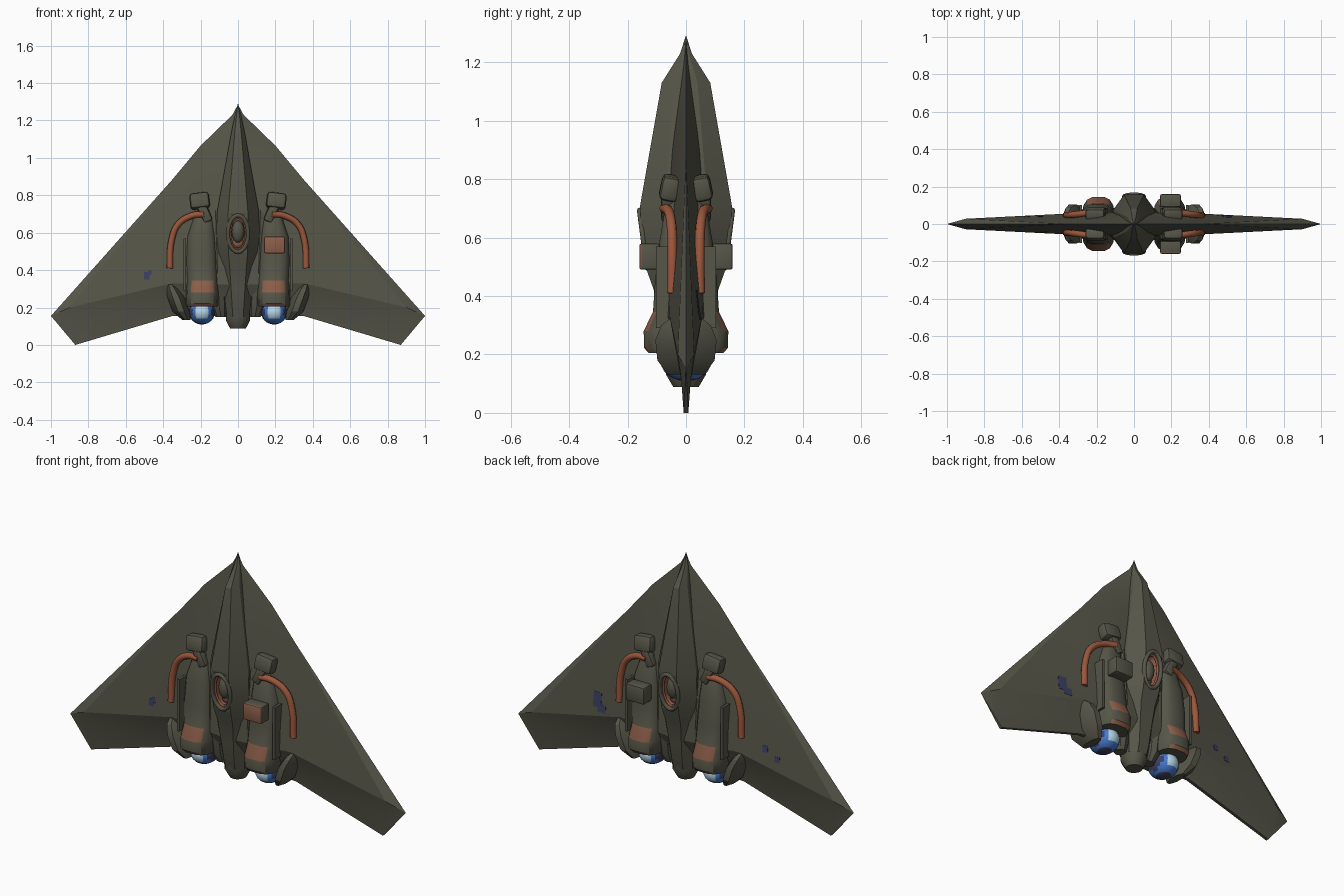
import bpy, bmesh, math
from mathutils import Vector, Matrix
from mathutils.bvhtree import BVHTree

if "Cube" in bpy.data.objects:
    bpy.data.objects.remove(bpy.data.objects["Cube"])


def mat(name, rgb):
    m = bpy.data.materials.new(name)
    m.diffuse_color = (*rgb, 1)
    m.use_nodes = True
    m.node_tree.nodes["Principled BSDF"].inputs["Base Color"].default_value = m.diffuse_color
    return m


OLIVE = mat("olive hull", (0.093, 0.092, 0.066))
RUST = mat("rust pipe", (0.33, 0.095, 0.045))
CLAY = mat("faded clay panel", (0.27, 0.115, 0.07))
BLUE = mat("engine blue", (0.06, 0.19, 0.6))
PALE = mat("engine glow", (0.5, 0.72, 0.85))
NAVY = mat("navy mark", (0.045, 0.05, 0.12))


def finish(name, bm, mats, angle=30, rule=None):
    """Turn a bmesh into an object; rule(face) picks the material slot."""
    bmesh.ops.recalc_face_normals(bm, faces=bm.faces)
    bm.normal_update()
    for f in bm.faces:
        f.smooth = True
        if rule:
            f.material_index = rule(f)
    me = bpy.data.meshes.new(name)
    bm.to_mesh(me)
    bm.free()
    for m in mats:
        me.materials.append(m)
    me.set_sharp_from_angle(angle=math.radians(angle))
    ob = bpy.data.objects.new(name, me)
    bpy.context.collection.objects.link(ob)
    return ob


def loft(name, secs, mats, n=8, e=1.0, angle=30, rule=None):
    """Skin of ring sections (z, centre x, centre y, half width, half depth)."""
    ring = []
    for i in range(n):
        a = 2 * math.pi * (i + 0.5) / n
        c, s = math.cos(a), math.sin(a)
        ring.append((math.copysign(abs(c) ** e, c), math.copysign(abs(s) ** e, s)))
    k = max(p[0] for p in ring)
    bm = bmesh.new()
    rows = [[bm.verts.new((cx + hw * u / k, cy + hd * v / k, z)) for u, v in ring]
            for z, cx, cy, hw, hd in secs]
    for a, b in zip(rows, rows[1:]):
        for i in range(n):
            j = (i + 1) % n
            bm.faces.new((a[i], a[j], b[j], b[i]))
    bm.faces.new(rows[0])
    bm.faces.new(rows[-1][::-1])
    return finish(name, bm, mats, angle, rule)


def box(name, loc, size, mats, rot=None, bevel=0.0, rule=None):
    bm = bmesh.new()
    bmesh.ops.create_cube(bm, size=1)
    bmesh.ops.scale(bm, vec=size, verts=bm.verts)
    if bevel:
        bmesh.ops.bevel(bm, geom=bm.edges[:], offset=bevel, segments=2,
                        profile=0.5, affect='EDGES')
    M = Matrix.Translation(loc) @ (rot or Matrix.Identity(4))
    bmesh.ops.transform(bm, matrix=M, verts=bm.verts)
    return finish(name, bm, mats, 35, rule)


def ball(name, loc, scale, mats, rule=None, seg=24):
    bm = bmesh.new()
    bmesh.ops.create_uvsphere(bm, u_segments=seg, v_segments=seg // 2, radius=1)
    if rule:
        for f in bm.faces:
            f.material_index = rule(f.calc_center_median())
    bmesh.ops.scale(bm, vec=scale, verts=bm.verts)
    bmesh.ops.translate(bm, vec=loc, verts=bm.verts)
    return finish(name, bm, mats, 40)


def tube(name, pts, r, m, cyclic=False):
    cu = bpy.data.curves.new(name, 'CURVE')
    cu.dimensions = '3D'
    cu.bevel_depth, cu.bevel_resolution, cu.resolution_u = r, 2, 6
    cu.use_fill_caps = True
    sp = cu.splines.new('BEZIER')
    sp.bezier_points.add(len(pts) - 1)
    for b, p in zip(sp.bezier_points, pts):
        b.co = p
        b.handle_left_type = b.handle_right_type = 'AUTO'
    sp.use_cyclic_u = cyclic
    cu.materials.append(m)
    ob = bpy.data.objects.new(name, cu)
    bpy.context.collection.objects.link(ob)
    return ob


# Delta wing: one quarter, mirrored in x and y
P = dict(N=(0, 0, 1.285), L1=(.03, 0, 1.23), L2=(.2, 0, 1.065), L3=(.35, 0, .885),
         L4=(1, 0, .155), T1=(.87, .008, 0), T2=(.35, .009, .155), T3=(0, .009, .155),
         C=(0, .06, .9), R0=(0, .09, .32), R1=(.35, .056, .33), R2=(.9, .028, .2),
         S0=(0, .03, .22), S1=(.35, .022, .235), S2=(.885, .016, .11),
         B1=(.87, 0, 0), B2=(.35, 0, .155), B3=(0, 0, .155))
F = ["N L1 C", "L1 L2 C", "L2 L3 C", "C L3 R1", "C R1 R0", "L3 R2 R1", "L3 L4 R2",
     "R0 R1 S1 S0", "R1 R2 S2 S1", "S0 S1 T2 T3", "S1 S2 T1 T2", "R2 L4 S2", "S2 L4 T1",
     "L4 B1 T1", "T1 B1 B2 T2", "T2 B2 B3 T3"]
bm = bmesh.new()
for sx in (-1, 1):
    for sy in (-1, 1):
        v = {k: bm.verts.new((p[0] * sx, p[1] * sy, p[2])) for k, p in P.items()}
        for f in F:
            bm.faces.new([v[k] for k in f.split()])
bmesh.ops.remove_doubles(bm, verts=bm.verts, dist=1e-4)
wing = finish("delta_wing", bm, [OLIVE], 20)
tree = BVHTree.FromPolygons([v.co for v in wing.data.vertices],
                            [p.vertices for p in wing.data.polygons])

# Small navy marks laid on the wing skin
for x, z, w, h, sy in ((-.487, .37, .03, .04, -1), (-.472, .385, .02, .025, -1),
                       (.5, .38, .05, .08, 1), (.47, .34, .05, .04, 1),
                       (-.5, .38, .03, .035, 1), (-.57, .34, .03, .03, 1)):
    hit, nor, _, _ = tree.ray_cast(Vector((x, sy, z)), Vector((0, -sy, 0)))
    box("wing_mark", hit, (w, h, .003), [NAVY], nor.to_track_quat('Z', 'Y').to_matrix().to_4x4())

# Faceted centre body with tail tube
body = loft("centre_body", [(.15, 0, 0, .06, .065), (.2, 0, 0, .065, .078), (.3, 0, 0, .078, .092),
                            (.42, 0, 0, .095, .11), (.49, 0, 0, .108, .135), (.6, 0, 0, .115, .152),
                            (.71, 0, 0, .112, .157), (1.13, 0, 0, .037, .083),
                            (1.23, 0, 0, .016, .02), (1.29, 0, 0, .001, .001)], [OLIVE, CLAY],
            e=.85, angle=20)
loft("tail_tube", [(.088, 0, 0, .042, .042), (.13, 0, 0, .064, .066), (.2, 0, 0, .066, .07),
                   (.24, 0, 0, .05, .06)], [OLIVE], n=14)

# Cockpit wells on both faces
bm = bmesh.new()
for sy in (-1, 1):
    bmesh.ops.create_cone(bm, cap_ends=True, segments=20, radius1=1, radius2=1, depth=1, matrix=
                          Matrix.Translation((0, sy * .15, .595)) @ Matrix.Diagonal((.045, .13, .088, 1))
                          @ Matrix.Rotation(math.pi / 2, 4, 'X'))
cutter = finish("cockpit_cutter", bm, [OLIVE, CLAY], rule=lambda f: int(abs(f.normal.y) < .5))
cutter.hide_render = True
cutter.hide_viewport = True
mod = body.modifiers.new("cockpit well", 'BOOLEAN')
mod.operation, mod.object, mod.solver = 'DIFFERENCE', cutter, 'EXACT'
for sy in (-1, 1):
    for name, a, b, r, m, lift in (("cockpit_frame", .053, .097, .011, OLIVE, 0),
                                   ("cockpit_rim", .041, .084, .006, RUST, -.012)):
        ring = []
        for i in range(12):
            t = 2 * math.pi * i / 12
            z = .595 + b * math.sin(t)
            ring.append((a * math.cos(t), sy * (.145 + lift + .13 * (z - .595)), z))
        tube(name, ring, r, m, True)
    ball("cockpit_seat", (0, sy * .09, .545), (.03, .024, .03), [CLAY], seg=16)
    ball("cockpit_head", (0, sy * .108, .605), (.034, .032, .06), [OLIVE], seg=16)


def patch(f):
    """Clay panel above the exhaust and a clay lip round it."""
    c, n = f.calc_center_median(), f.normal
    return int(.27 < c.z < .35 and abs(n.y) > .6 and abs(n.x) < .45
               or c.z < .222 and abs(n.x) < .5 and n.z > -.9 and abs(c.y) > .08)


def glow(p):
    """Pale glints toward front and back, navy rims at the sides and base."""
    if abs(p.y) > .72 and abs(p.x) < .5 and -.4 < p.z < .45:
        return 1
    return 2 if abs(p.x) > .74 or p.z < -.88 else 0


for sx in (-1, 1):
    # Engine nacelles with clay panels and glowing exhausts
    loft("engine_nacelle", [(.205, .192 * sx, 0, .084, .128), (.222, .192 * sx, 0, .087, .143),
                            (.28, .19 * sx, 0, .088, .145), (.345, .19 * sx, 0, .086, .113),
                            (.45, .195 * sx, 0, .085, .106), (.58, .195 * sx, 0, .078, .092),
                            (.68, .185 * sx, 0, .055, .075), (.74, .18 * sx, 0, .03, .05)],
         [OLIVE, CLAY], 16, .65, 32, patch)
    ball("engine_exhaust", (.193 * sx, 0, .175), (.07, .086, .066), [BLUE, PALE, NAVY], glow)
    # Filler between nacelle and body
    loft("inner_fairing", [(.15, .09 * sx, 0, .03, .03), (.2, .1 * sx, 0, .045, .055),
                           (.4, .11 * sx, 0, .05, .075), (.7, .12 * sx, 0, .05, .06),
                           (.78, .12 * sx, 0, .03, .04)], [OLIVE], 10)
    # Outboard tail fairings
    loft("tail_fairing", [(.132, .275 * sx, 0, .022, .062), (.18, .305 * sx, 0, .045, .098),
                          (.25, .33 * sx, 0, .046, .105), (.3, .352 * sx, 0, .035, .085),
                          (.33, .365 * sx, 0, .018, .045)], [OLIVE], 8, 1.1)
    for sy in (-1, 1):
        # Shoulder pods, necks, side plates and bent pipes
        R = Matrix.Rotation(.12 * sx, 4, 'Y') @ Matrix.Rotation(.2 * sy, 4, 'X')
        box("shoulder_pod", (.205 * sx, .055 * sy, .77), (.105, .065, .085), [OLIVE], R, .018)
        box("pod_neck", (.178 * sx, .06 * sy, .705), (.05, .05, .1), [OLIVE],
            Matrix.Rotation(.45 * sx, 4, 'Y'), .012)
        box("side_plate", (.284 * sx, .06 * sy, .43), (.014, .085, .28), [OLIVE])
        tube("bent_pipe", [(x * sx, y * sy, z) for x, y, z in
                           ((.18, .075, .7), (.25, .06, .69), (.32, .05, .645),
                            (.355, .047, .56), (.365, .048, .41))], .017, RUST)

# Equipment boxes on one side, with a clay face in front only
for sy in (-1, 1):
    box("equipment_box", (.195, .125 * sy, .535), (.11, .07, .09), [OLIVE, CLAY], None, .008,
        lambda f: int(f.normal.y < -.3 and sy < 0))
